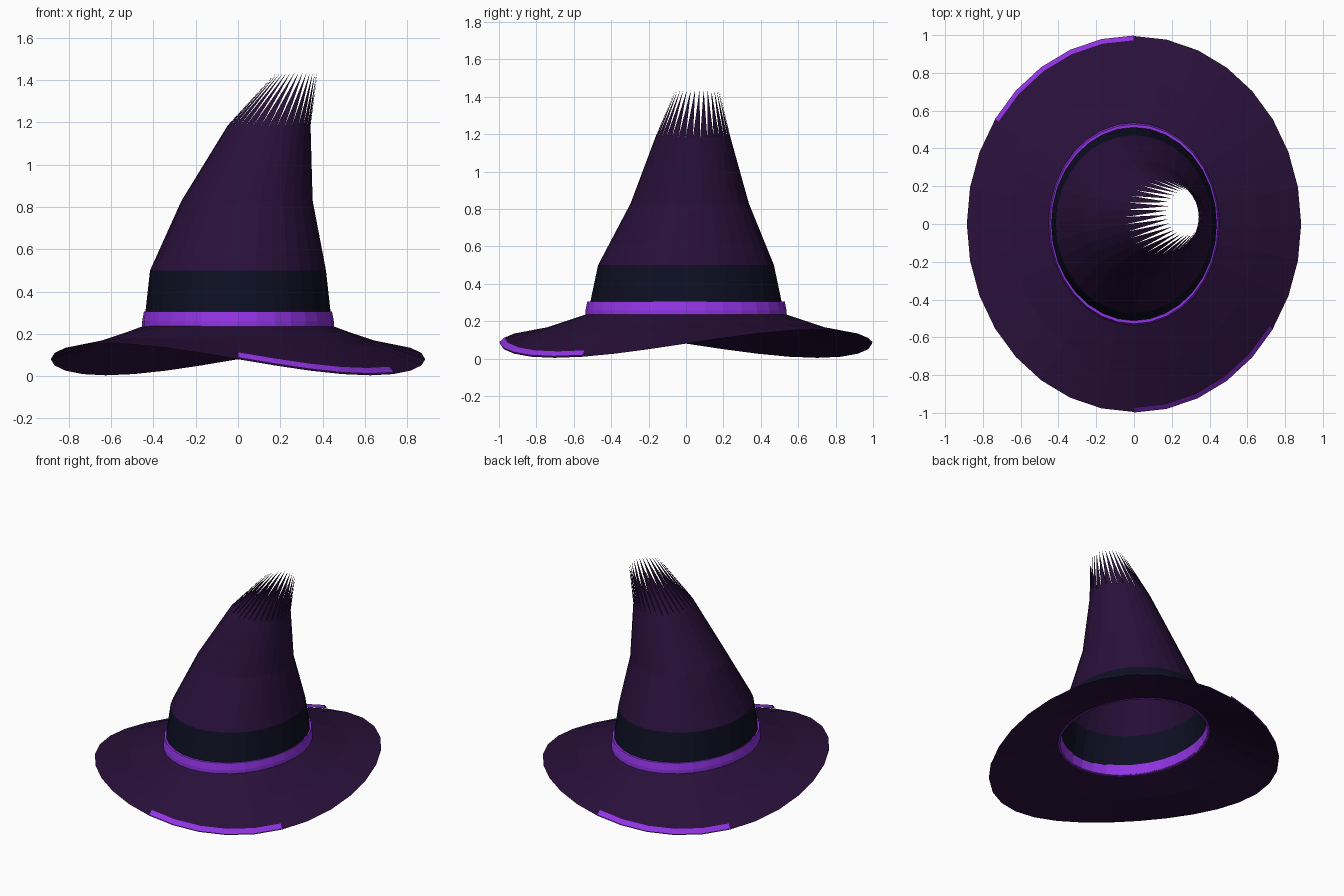
import bpy, math

if "Cube" in bpy.data.objects:
    bpy.data.objects.remove(bpy.data.objects["Cube"])

N = 32  # sides all the way round


def material(name, rgb):
    m = bpy.data.materials.new(name)
    m.diffuse_color = (*rgb, 1)
    m.use_nodes = True
    m.node_tree.nodes["Principled BSDF"].inputs["Base Color"].default_value = m.diffuse_color
    return m


CLOTH = material("dark purple cloth", (0.022, 0.005, 0.042))
NAVY = material("navy band", (0.0042, 0.0046, 0.016))
TRIM = material("bright purple trim", (0.29, 0.034, 0.78))


def build(name, verts, faces, mat):
    me = bpy.data.meshes.new(name)
    me.from_pydata(verts, [], faces)
    me.materials.append(mat)
    me.update()
    ob = bpy.data.objects.new(name, me)
    bpy.context.collection.objects.link(ob)
    return ob


def ring(cx, cy, rx, ry, z, warp=0.0, shift=0.0):
    """Elliptical ring whose height waves twice round the circle."""
    pts = []
    for i in range(N):
        a = 2 * math.pi * (i + shift) / N
        pts.append((cx + rx * math.cos(a), cy + ry * math.sin(a),
                    z + warp * math.sin(2 * a)))
    return pts


def loft(name, rings, mat, closed=False):
    """Skin a stack of rings with quads."""
    verts = [p for r in rings for p in r]
    k = len(rings)
    faces = []
    for j in range(k if closed else k - 1):
        b, t = j * N, ((j + 1) % k) * N
        for i in range(N):
            n = (i + 1) % N
            faces.append((b + i, b + n, t + n, t + i))
    return build(name, verts, faces, mat)


# Wavy brim, rising from the rim to the crown
loft("brim", [ring(0, 0, 0.885, 0.995, 0.08, 0.076),
              ring(0, 0, 0.66, 0.755, 0.158, 0.025),
              ring(0, 0, 0.44, 0.522, 0.24)], CLOTH)

# Navy band at the foot of the crown
base = ring(0, 0, 0.445, 0.525, 0.24)
waist = ring(0, 0, 0.416, 0.47, 0.5)
loft("crown_band", [base, waist], NAVY)

# Leaning crown, open at the top
bend = ring(0.043, 0.02, 0.31, 0.316, 0.83)
top = ring(0.147, 0.037, 0.196, 0.2, 1.185)
loft("crown", [waist, bend, top], CLOTH)

# Frayed tip: one thin spike on every side of the crown's top edge
tips = ring(0.277, 0.06, 0.099, 0.118, 1.435, shift=0.5)
build("frayed_tip", top + tips,
      [(i, (i + 1) % N, N + i) for i in range(N)], CLOTH)

# Bright ribbon round the crown base
loft("ribbon", [ring(0, 0, 0.442, 0.522, 0.235),
                ring(0, 0, 0.453, 0.537, 0.235),
                ring(0, 0, 0.453, 0.537, 0.26),
                ring(0, 0, 0.445, 0.528, 0.305),
                ring(0, 0, 0.434, 0.512, 0.305)], TRIM, closed=True)


# Two bright edge strips on the low parts of the rim
def rim_strip(name, first, count=5):
    outer = ring(0, 0, 0.886, 0.998, 0.088, 0.076)
    inner = ring(0, 0, 0.862, 0.97, 0.115, 0.074)
    under = ring(0, 0, 0.862, 0.97, 0.091, 0.070)
    verts, faces = [], []
    for s in range(count + 1):
        i = (first + s) % N
        verts += [outer[i], inner[i], under[i]]
    for s in range(count):
        a, b = 3 * s, 3 * s + 3
        for j in range(3):
            n = (j + 1) % 3
            faces.append((a + j, b + j, b + n, a + n))
    e = 3 * count
    faces += [(0, 1, 2), (e, e + 2, e + 1)]
    build(name, verts, faces, TRIM)


rim_strip("front_rim_strip", 3 * N // 4)
rim_strip("back_rim_strip", N // 4)
